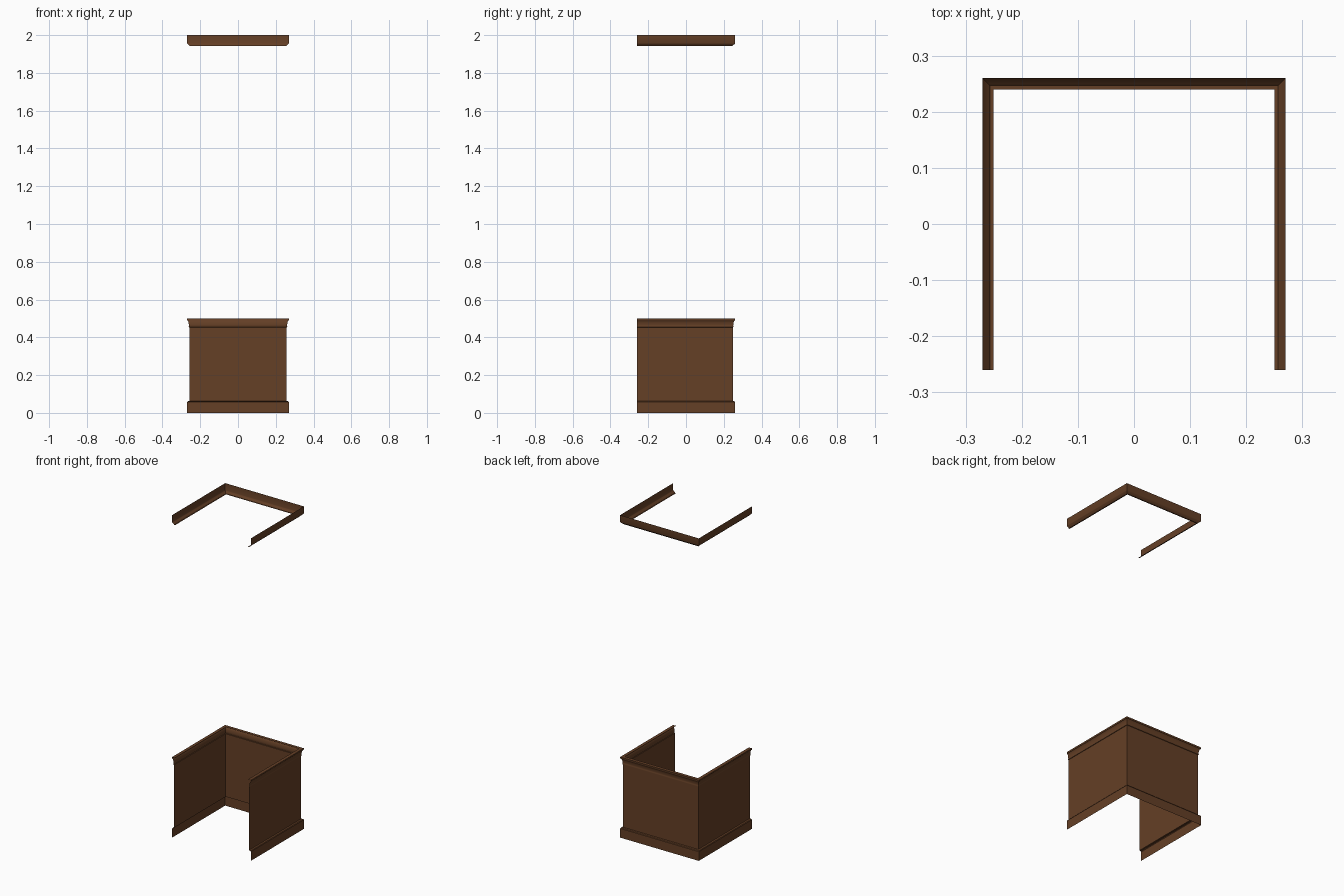
import bpy, bmesh, math

if "Cube" in bpy.data.objects:
    bpy.data.objects.remove(bpy.data.objects["Cube"])

wood = bpy.data.materials.new("dark_walnut")
wood.diffuse_color = (0.128, 0.05, 0.019, 1)
wood.use_nodes = True
wood.node_tree.nodes["Principled BSDF"].inputs["Base Color"].default_value = wood.diffuse_color

# Wall line that the trim is fixed to: open at the front
HALF_X, BACK_Y, FRONT_Y = 0.25, 0.24, -0.26


def sweep(name, profile):
    """Sweep an (outward offset, height) profile round three walls with mitred corners."""
    bm = bmesh.new()
    rows = []
    for d, z in profile:
        x, y = HALF_X + d, BACK_Y + d
        rows.append([bm.verts.new(p) for p in
                     ((x, FRONT_Y, z), (x, y, z), (-x, y, z), (-x, FRONT_Y, z))])
    for low, high in zip(rows, rows[1:]):
        for i in range(3):
            bm.faces.new((low[i], low[i + 1], high[i + 1], high[i]))
    me = bpy.data.meshes.new(name)
    bm.to_mesh(me)
    bm.free()
    me.materials.append(wood)
    ob = bpy.data.objects.new(name, me)
    bpy.context.collection.objects.link(ob)
    bpy.ops.object.select_all(action='DESELECT')
    ob.select_set(True)
    bpy.context.view_layer.objects.active = ob
    bpy.ops.object.shade_smooth_by_angle(angle=math.radians(30))
    return ob


# Baseboard with a small bevelled ledge
sweep("baseboard", [(0.020, 0), (0.020, 0.057), (0.017, 0.061), (0.008, 0.063)])

# Flat wainscot panel
sweep("wainscot_panel", [(0.008, 0.063), (0.008, 0.453)])

# Chair rail: bead, concave cove, lip and top cap
cove = [(0.010 + 0.009 * (1 - math.cos(a)), 0.460 + 0.030 * math.sin(a))
        for a in (math.radians(15 * k) for k in range(7))]
sweep("chair_rail", [(0.008, 0.453), (0.011, 0.454), (0.011, 0.458)] + cove
      + [(0.020, 0.492), (0.020, 0.5), (0.0, 0.5)])

# Crown moulding: sloping underside and upright face
sweep("crown_moulding", [(0.0, 1.943), (0.007, 1.943), (0.009, 1.947),
                         (0.018, 1.953), (0.020, 1.957), (0.020, 2.0)])
